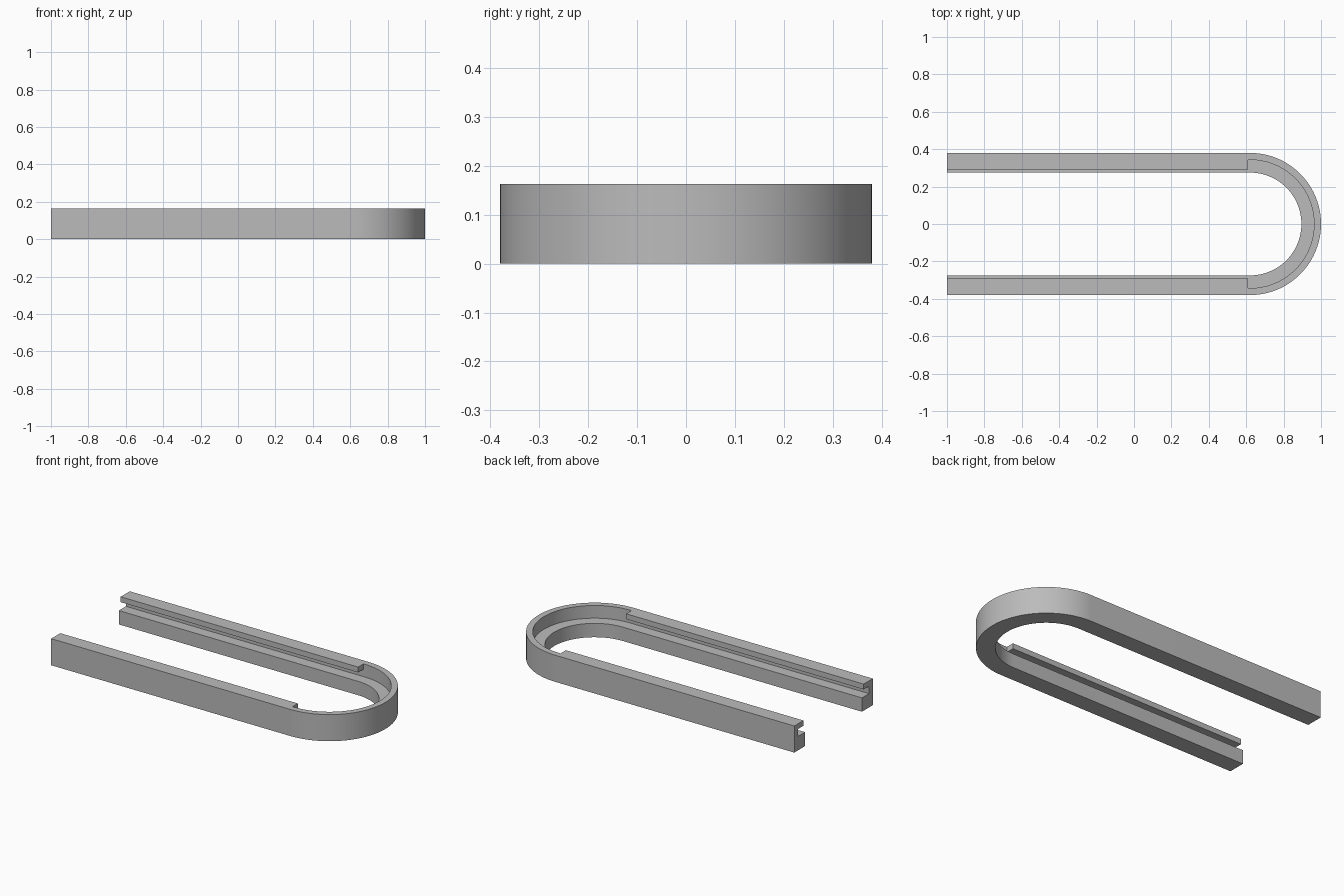
import bpy, bmesh
from math import sin, cos, pi, radians

if "Cube" in bpy.data.objects:
    bpy.data.objects.remove(bpy.data.objects["Cube"])

INNER, LIP, WALL, OUTER = 0.275, 0.292, 0.343, 0.38
LEDGE, LIP_BOTTOM, TOP = 0.085, 0.13, 0.163
BACK, LIP_END, BEND = -1.0, 0.61, 0.62
SEGMENTS = 48

grey = bpy.data.materials.new("plain grey")
grey.use_nodes = True
colour = (0.5, 0.5, 0.5, 1)
grey.diffuse_color = colour
grey.node_tree.nodes["Principled BSDF"].inputs["Base Color"].default_value = colour


def make_object(name, bm):
    bmesh.ops.recalc_face_normals(bm, faces=bm.faces[:])
    mesh = bpy.data.meshes.new(name)
    bm.to_mesh(mesh)
    bm.free()
    mesh.materials.append(grey)
    obj = bpy.data.objects.new(name, mesh)
    bpy.context.collection.objects.link(obj)
    return obj


def sweep(name, section, stations):
    """Sweep a closed (radius, height) section along (x, angle) stations."""
    bm = bmesh.new()
    rings = [[bm.verts.new((x + r * sin(a), -r * cos(a), z)) for r, z in section]
             for x, a in stations]
    n = len(section)
    for p, q in zip(rings, rings[1:]):
        for k in range(n):
            j = (k + 1) % n
            bm.faces.new((p[k], p[j], q[j], q[k]))
    bm.faces.new(rings[0])
    bm.faces.new(rings[-1][::-1])
    return make_object(name, bm)


# U-shaped rail: outer wall with a ledge along the inside
step_section = [(INNER, 0), (OUTER, 0), (OUTER, TOP), (WALL, TOP),
                (WALL, LEDGE), (INNER, LEDGE)]
path = [(BACK, 0)]
path += [(BEND, pi * i / SEGMENTS) for i in range(SEGMENTS + 1)]
path += [(BACK, pi)]
rail = sweep("u_rail", step_section, path)

# Overhanging lips that close the groove along both straight arms
lip_section = [(LIP, LIP_BOTTOM), (WALL, LIP_BOTTOM), (WALL, TOP), (LIP, TOP)]
bpy.context.view_layer.objects.active = rail
for name, angle in (("right_lip", 0), ("left_lip", pi)):
    lip = sweep(name, lip_section, [(BACK, angle), (LIP_END, angle)])
    union = rail.modifiers.new(name, "BOOLEAN")
    union.operation = "UNION"
    union.solver = "EXACT"
    union.object = lip
    bpy.ops.object.modifier_apply(modifier=union.name)
    bpy.data.objects.remove(lip)

# Smooth bend with crisp edges
bpy.ops.object.select_all(action="DESELECT")
rail.select_set(True)
bpy.ops.object.shade_smooth_by_angle(angle=radians(30))
